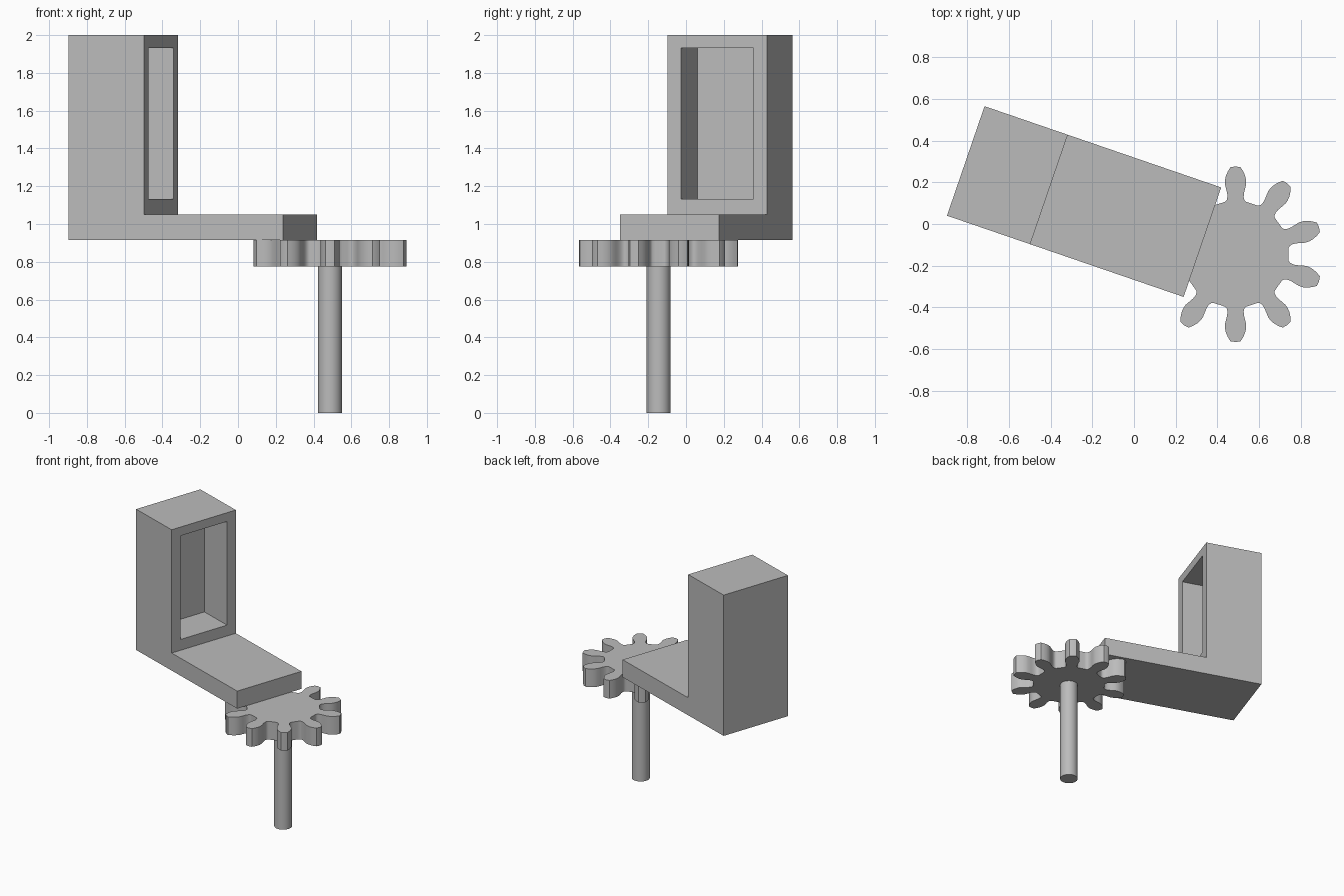
import bpy, bmesh
from math import radians, cos, sin, pi
from mathutils import Vector

if "Cube" in bpy.data.objects:
    bpy.data.objects.remove(bpy.data.objects["Cube"])

grey = bpy.data.materials.new("plain_grey")
grey.use_nodes = True
colour = (0.5, 0.5, 0.5, 1)
grey.diffuse_color = colour
grey.node_tree.nodes["Principled BSDF"].inputs["Base Color"].default_value = colour


def prism(outline, direction):
    """Extrude a closed outline into a solid."""
    bm = bmesh.new()
    face = bm.faces.new([bm.verts.new(p) for p in outline])
    new = bmesh.ops.extrude_face_region(bm, geom=[face], use_keep_orig=True)["geom"]
    verts = [g for g in new if isinstance(g, bmesh.types.BMVert)]
    bmesh.ops.translate(bm, verts=verts, vec=direction)
    bmesh.ops.recalc_face_normals(bm, faces=bm.faces)
    return bm


def make(name, bm, location, turn=0, smooth=False):
    mesh = bpy.data.meshes.new(name)
    bm.to_mesh(mesh)
    bm.free()
    mesh.materials.append(grey)
    ob = bpy.data.objects.new(name, mesh)
    bpy.context.collection.objects.link(ob)
    ob.location = location
    ob.rotation_euler.z = turn
    if smooth:
        bpy.ops.object.select_all(action="DESELECT")
        ob.select_set(True)
        bpy.context.view_layer.objects.active = ob
        bpy.ops.object.shade_smooth_by_angle(angle=radians(32))
    return ob


# L-shaped bracket: tall block with a flat arm
TOWER, ARM, WIDTH = 0.422, 1.2, 0.555
BASE, ARM_TOP, TOP = 0.915, 1.05, 2.0
profile = [(0, BASE), (ARM, BASE), (ARM, ARM_TOP), (TOWER, ARM_TOP), (TOWER, TOP), (0, TOP)]
bm = prism([(x, 0, z) for x, z in profile], (0, WIDTH, 0))

# Rectangular pocket sunk into the tower's inner face
inner = min((f for f in bm.faces if f.normal.x > 0.9),
            key=lambda f: abs(f.calc_center_median().x - TOWER))
bmesh.ops.inset_region(bm, faces=[inner], thickness=0.107)
bmesh.ops.translate(bm, verts=inner.verts, vec=(0, 0, 0.008))
pocket = bmesh.ops.extrude_discrete_faces(bm, faces=[inner])["faces"][0]
bmesh.ops.translate(bm, verts=pocket.verts, vec=(-0.27, 0, 0))
make("bracket", bm, (-0.897, 0.04, 0), radians(-18.95))

# Ten-tooth gear: half tooth as (radius, degrees from the tooth axis), mirrored
AXIS = Vector((0.487, -0.145, 0))
GEAR_BOTTOM, TEETH = 0.775, 10
half = [(0.255, 14.5), (0.257, 11), (0.264, 9.2), (0.277, 8.1), (0.295, 7.8), (0.315, 8.2),
        (0.34, 8.6), (0.36, 8.1), (0.38, 6.9), (0.4, 5.2), (0.418, 3.3)]
tooth = half + [(0.421, 0)] + [(r, -a) for r, a in reversed(half)]
outline = []
for i in range(TEETH):
    axis = pi / 2 - i * 2 * pi / TEETH
    for r, a in tooth:
        t = axis + radians(a)
        outline.append((r * cos(t), r * sin(t), 0))
make("gear", prism(outline, (0, 0, BASE - GEAR_BOTTOM)), AXIS + Vector((0, 0, GEAR_BOTTOM)), smooth=True)

# Round shaft under the gear
bm = bmesh.new()
bmesh.ops.create_cone(bm, cap_ends=True, segments=48, radius1=0.063, radius2=0.063, depth=GEAR_BOTTOM)
make("shaft", bm, AXIS + Vector((0, 0, GEAR_BOTTOM / 2)), smooth=True)
